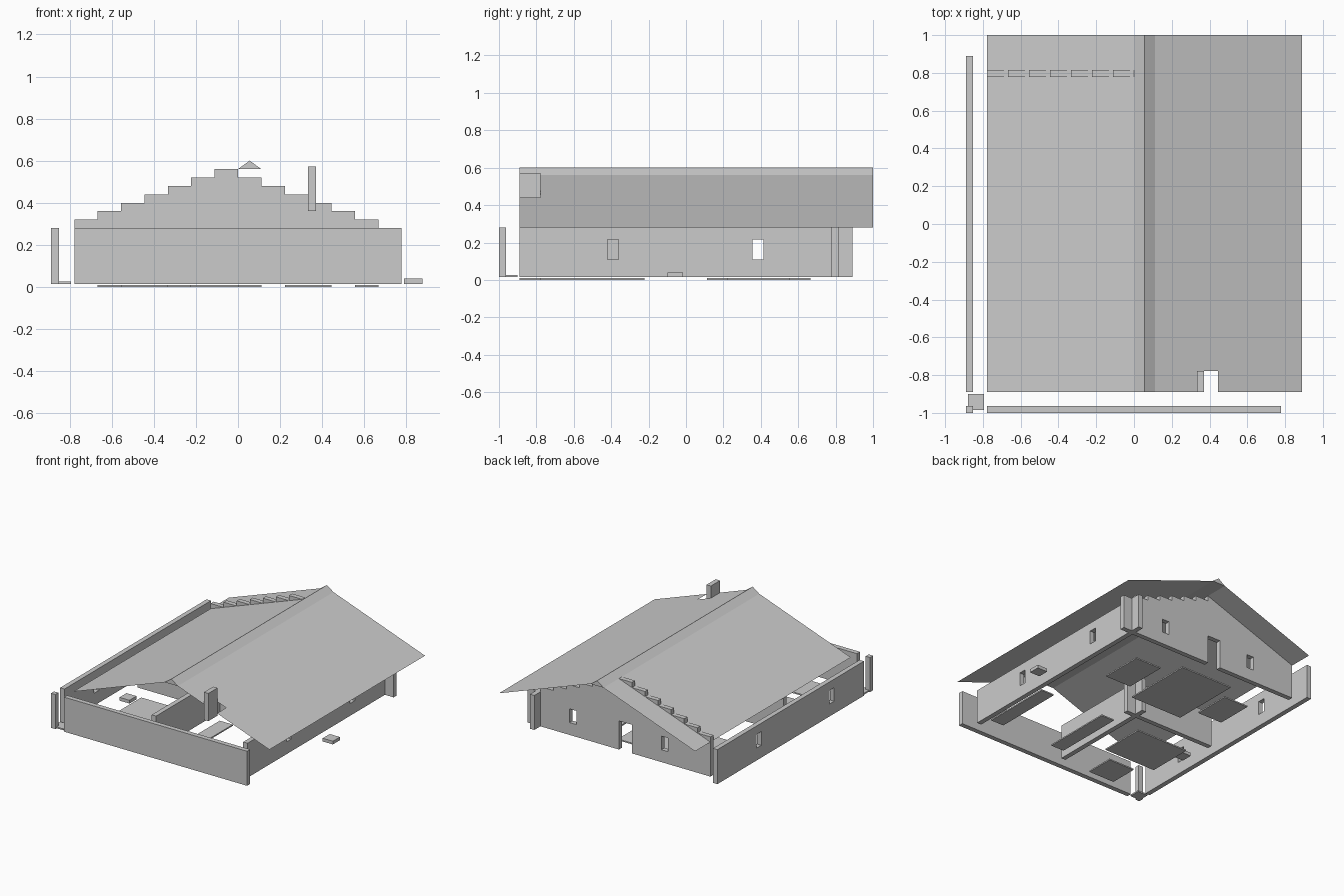
import bpy

if "Cube" in bpy.data.objects:
    bpy.data.objects.remove(bpy.data.objects["Cube"])

U = 1 / 9          # layout module
T = U / 3          # wall thickness
Z0, Z1 = 0.015, 0.28


def mesh(name, verts, faces):
    me = bpy.data.meshes.new(name)
    me.from_pydata(verts, [], faces)
    me.update()
    ob = bpy.data.objects.new(name, me)
    bpy.context.collection.objects.link(ob)
    return ob


def prism(name, profile, y0, y1):
    """Extrude an anticlockwise (x, z) profile from y0 to y1."""
    n = len(profile)
    verts = [(x, y0, z) for x, z in profile] + [(x, y1, z) for x, z in profile]
    faces = [tuple(range(n)), tuple(range(2 * n - 1, n - 1, -1))]
    faces += [(i, i + n, (i + 1) % n + n, (i + 1) % n) for i in range(n)]
    return mesh(name, verts, faces)


def box(name, x0, x1, y0, y1, z0, z1):
    return prism(name, [(x0, z0), (x1, z0), (x1, z1), (x0, z1)], y0, y1)


def cut(wall, *bounds):
    c = box(wall.name + "_opening", *bounds)
    c.hide_render = True
    c.hide_viewport = True
    c.display_type = 'WIRE'
    m = wall.modifiers.new("opening", 'BOOLEAN')
    m.operation = 'DIFFERENCE'
    m.solver = 'EXACT'
    m.object = c


# Side walls with small windows
for name, x, centres in (("left_wall", -8 * U, (-0.5, 0.385)),
                         ("right_wall", 6 * U, (-0.39, 0.385))):
    w = box(name, x, x + T, -8 * U, 8 * U, Z0, Z1)
    for c in centres:
        cut(w, x - 0.05, x + T + 0.05, c - 0.029, c + 0.029, 0.11, 0.215)

# Front wall and loose corner post with its base plate
box("front_wall", -7 * U, 7 * U, -1, -1 + T, Z0, Z1)
box("corner_post", -8 * U, -8 * U + T, -1, -1 + T, Z0, Z1)
box("post_base", -0.88, -0.793, -0.985, -0.9, Z0, 0.026)

# Back wall with stepped gable, door and windows
S = 0.04
prof = [(-7 * U, Z0), (7 * U, Z0), (7 * U, Z1)]
for i in range(6, 0, -1):
    z = Z1 + (6 - i) * S
    prof += [(i * U, z), (i * U, z + S)]
prof += [(0, Z1 + 6 * S), (0, Z1 + 7 * S)]
for i in range(1, 7):
    z = Z1 + (8 - i) * S
    prof += [(-i * U, z), (-i * U, z - S)]
prof += [(-7 * U, Z1 + S)]
back = prism("back_gable_wall", prof, 7 * U, 7 * U + T)
for c in (-0.39, 0.39):
    cut(back, c - 0.029, c + 0.029, 0.7, 0.9, 0.11, 0.215)
cut(back, -0.11, 0.0, 0.7, 0.9, -0.05, 0.235)

# Inner partitions crossing near the middle
box("partition_long", -U, -U + T, -8 * U, 0, Z0, Z1)
box("partition_cross", -7 * U, 0, -U, -U + T, Z0, Z1)

# Thin roof sheets and ridge cap
R0, R1 = -8 * U, 1.0
ZR = 0.56
mesh("roof_left", [(-7 * U, R0, Z1), (0, R0, ZR), (0, R1, ZR), (-7 * U, R1, Z1)],
     [(0, 1, 2, 3)])


def right_z(x):
    return ZR - (x - U) * (ZR - Z1) / (7 * U)


# right sheet has a notch beside the chimney
outline = [(U, R0), (3 * U, R0), (3 * U, -7 * U), (4 * U, -7 * U), (4 * U, R0),
           (8 * U, R0), (8 * U, R1), (U, R1)]
mesh("roof_right", [(x, y, right_z(x)) for x, y in outline], [tuple(range(8))])
prism("ridge_cap", [(0, ZR), (U, ZR), (U / 2, 0.6)], R0, R1)

# Chimney
box("chimney", 3 * U, 3 * U + T, -8 * U, -7 * U, 0.36, 0.573)

# Doorstep blocks
box("step_right", 0.79, 0.876, -0.1, -0.015, Z0, 0.04)
box("step_left", -0.755, -0.67, -0.36, -0.275, Z0, 0.04)

# Thin floor mats under the rooms
mats = [(5, 6, -7, -2), (2, 4, 2, 5), (-3, 1, 1, 6), (-5.4, -3.5, 2.2, 4.8),
        (-6, -2, -5.2, -2), (-5, -3, -8, -6), (0, 1, -7, -2)]
for i, (a, b, c, d) in enumerate(mats):
    box(f"floor_mat_{i + 1}", a * U, b * U, c * U, d * U, 0.0, 0.01)
